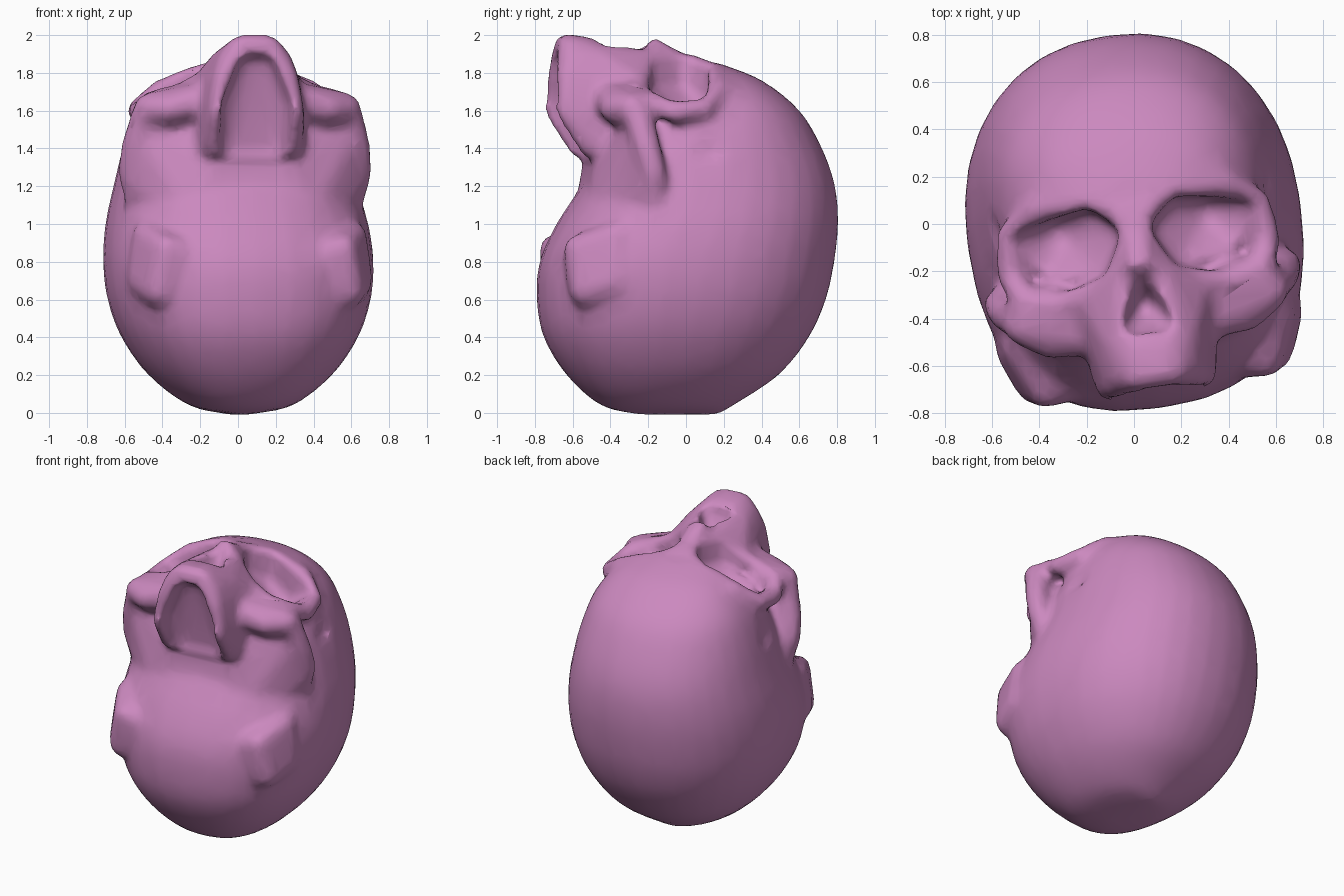
import bpy, bmesh, math
from mathutils import Matrix, Vector

if "Cube" in bpy.data.objects:
    bpy.data.objects.remove(bpy.data.objects["Cube"])

mat = bpy.data.materials.new("mauve bone")
mat.use_nodes = True
MAUVE = (0.6, 0.25, 0.52, 1)
mat.diffuse_color = MAUVE
mat.node_tree.nodes["Principled BSDF"].inputs["Base Color"].default_value = MAUVE


def make_object(name, bm):
    bmesh.ops.recalc_face_normals(bm, faces=bm.faces)
    mesh = bpy.data.meshes.new(name)
    bm.to_mesh(mesh)
    bm.free()
    obj = bpy.data.objects.new(name, mesh)
    bpy.context.scene.collection.objects.link(obj)
    return obj


def hull(bm, balls):
    """Add the convex hull of balls given as (x, y, z, radius)."""
    part = bmesh.new()
    for x, y, z, r in balls:
        bmesh.ops.create_icosphere(part, subdivisions=2, radius=r,
                                   matrix=Matrix.Translation((x, y, z)))
    out = bmesh.ops.convex_hull(part, input=part.verts[:])
    junk = {g for g in out["geom_interior"] + out["geom_unused"]
            if isinstance(g, bmesh.types.BMVert)}
    bmesh.ops.delete(part, geom=list(junk), context="VERTS")
    bmesh.ops.recalc_face_normals(part, faces=part.faces)
    tmp = bpy.data.meshes.new("part")
    part.to_mesh(tmp)
    part.free()
    bm.from_mesh(tmp)
    bpy.data.meshes.remove(tmp)


def flip(balls):
    return [(-x, y, z, r) for x, y, z, r in balls]


def both(bm, balls):
    hull(bm, balls)
    hull(bm, flip(balls))


def across(bm, balls):
    hull(bm, balls + flip(balls))


def strut(bm, balls):
    for pair in zip(balls, balls[1:]):
        both(bm, list(pair))


def smooth_rings(rings, steps):
    """Interpolate ring values with a smooth curve."""
    pts = [Vector(r) for r in rings]
    pts = [2 * pts[0] - pts[1]] + pts + [2 * pts[-1] - pts[-2]]
    for a, b, c, d in zip(pts, pts[1:], pts[2:], pts[3:]):
        for k in range(steps):
            t = k / steps
            yield (b + (c - a) * t / 2 + (2 * a - 5 * b + 4 * c - d) * t * t / 2
                   + (3 * b - a - 3 * c + d) * t ** 3 / 2)
    yield pts[-2]


bm = bmesh.new()

# Cranium: rings of (z, y min, y max, half width)
RINGS = [(-.01, -.25, .17, .04), (.04, -.45, .25, .27), (.2, -.63, .49, .48),
         (.4, -.75, .65, .62), (.6, -.785, .74, .69), (.8, -.77, .785, .71),
         (1, -.68, .805, .69), (1.2, -.55, .79, .64), (1.4, -.45, .72, .59),
         (1.6, -.3, .6, .51), (1.76, -.15, .4, .37), (1.85, -.05, .18, .18)]
SIDES = 32
loops = []
for z, back, front, width in smooth_rings(RINGS, 4):
    loop = []
    for i in range(SIDES):
        a = math.tau * i / SIDES
        c, s = math.cos(a), math.sin(a)
        power = .92 if s > 0 else .82
        x = width * math.copysign(abs(c) ** power, c)
        y = (back + front) / 2 + (front - back) / 2 * math.copysign(abs(s) ** power, s)
        loop.append(bm.verts.new((x, y, z)))
    loops.append(loop)
for lo, hi in zip(loops, loops[1:]):
    for i in range(SIDES):
        j = (i + 1) % SIDES
        bm.faces.new((lo[i], lo[j], hi[j], hi[i]))
bm.faces.new(loops[0][::-1])
bm.faces.new(loops[-1])

# Orbit rims, running from the nose root around each socket
strut(bm, [(0, .03, 1.84, .06), (.19, .13, 1.79, .06), (.4, .12, 1.71, .06),
           (.53, .02, 1.61, .06), (.55, -.14, 1.59, .06), (.5, -.27, 1.65, .06),
           (.35, -.3, 1.69, .06), (.19, -.27, 1.77, .06), (.08, -.12, 1.84, .05),
           (.04, .02, 1.85, .05)])
# Nasal bridge
across(bm, [(0, .02, 1.83, .05), (.03, -.17, 1.95, .035), (.1, -.2, 1.8, .05)])
# Upper jaw, with the front teeth ridge
across(bm, [(.09, -.64, 1.93, .06), (.17, -.66, 1.78, .06), (.2, -.67, 1.6, .06),
            (.22, -.56, 1.4, .04), (.17, -.45, 1.86, .05), (.22, -.32, 1.76, .06),
            (.09, -.2, 1.87, .05), (.24, -.42, 1.4, .06)])
across(bm, [(.07, -.64, 1.945, .06), (.07, -.53, 1.93, .06), (.15, -.62, 1.86, .06)])
# Cheekbones, then arches running to the ears
both(bm, [(.22, -.44, 1.67, .09), (.42, -.44, 1.61, .08), (.52, -.36, 1.61, .09),
          (.4, -.28, 1.64, .08), (.4, -.3, 1.5, .06)])
strut(bm, [(.53, -.34, 1.6, .085), (.585, -.3, 1.43, .08), (.615, -.26, 1.28, .07),
           (.57, -.24, 1.08, .06)])
# Filled underside between the arches and the palate
across(bm, [(.53, -.32, 1.45, .07), (.55, -.3, 1.18, .07), (.2, -.45, 1.3, .08),
            (.35, -.34, 1.52, .06), (.3, -.48, 1.05, .08), (.2, -.1, 1.4, .1)])
# Bumps behind the ears
both(bm, [(.47, -.64, .87, .08), (.5, -.6, .65, .1), (.55, -.44, .94, .08),
          (.56, -.45, .7, .1), (.3, -.6, .8, .1)])
skull = make_object("skull", bm)

# Hollows: eye sockets, temples, nose opening and palate
cut = bmesh.new()
both(cut, [(.11, -.03, 2, .05), (.19, .04, 2, .05), (.48, -.01, 2, .06),
           (.44, -.18, 2, .06), (.18, -.17, 2, .05), (.12, -.03, 1.75, .05),
           (.2, .03, 1.68, .06), (.46, -.02, 1.68, .06), (.43, -.17, 1.7, .05),
           (.19, -.16, 1.75, .05), (.32, -.01, 1.6, .08)])
for side in (1, -1):
    m = Matrix.LocRotScale(Vector((side * .69, .02, 1.42)), None, Vector((.13, .2, .14)))
    bmesh.ops.create_icosphere(cut, subdivisions=3, radius=1, matrix=m)
across(cut, [(0, -.2, 2, .03), (.055, -.42, 1.93, .05), (0, -.35, 1.81, .05)])
across(cut, [(.03, y, 1.82, .08) for y in (-.68, -.95)]
       + [(.11, y, 1.62, .08) for y in (-.66, -.95)]
       + [(.1, y, 1.4, .08) for y in (-.6, -.9)])
cutter = make_object("hollow_cutter", cut)
cutter.hide_render = True


def remesh(size):
    mod = skull.modifiers.new("Fuse", "REMESH")
    mod.mode = "VOXEL"
    mod.voxel_size = size


remesh(.022)
carve = skull.modifiers.new("Carve", "BOOLEAN")
carve.operation = "DIFFERENCE"
carve.object = cutter
remesh(.022)
soft = skull.modifiers.new("Soften", "SMOOTH")
soft.factor = .5
soft.iterations = 12
thin = skull.modifiers.new("Simplify", "DECIMATE")
thin.ratio = .15

# Bake the modifiers and drop the cutter
graph = bpy.context.evaluated_depsgraph_get()
baked = bpy.data.meshes.new_from_object(skull.evaluated_get(graph))
skull.modifiers.clear()
skull.data = baked
bpy.data.objects.remove(cutter)

# Turn the head slightly to its left
baked.transform(Matrix.Rotation(math.radians(8), 4, "Z"))
baked.materials.clear()
baked.materials.append(mat)
bpy.ops.object.select_all(action="DESELECT")
skull.select_set(True)
bpy.context.view_layer.objects.active = skull
bpy.ops.object.shade_smooth_by_angle(angle=math.radians(50))
